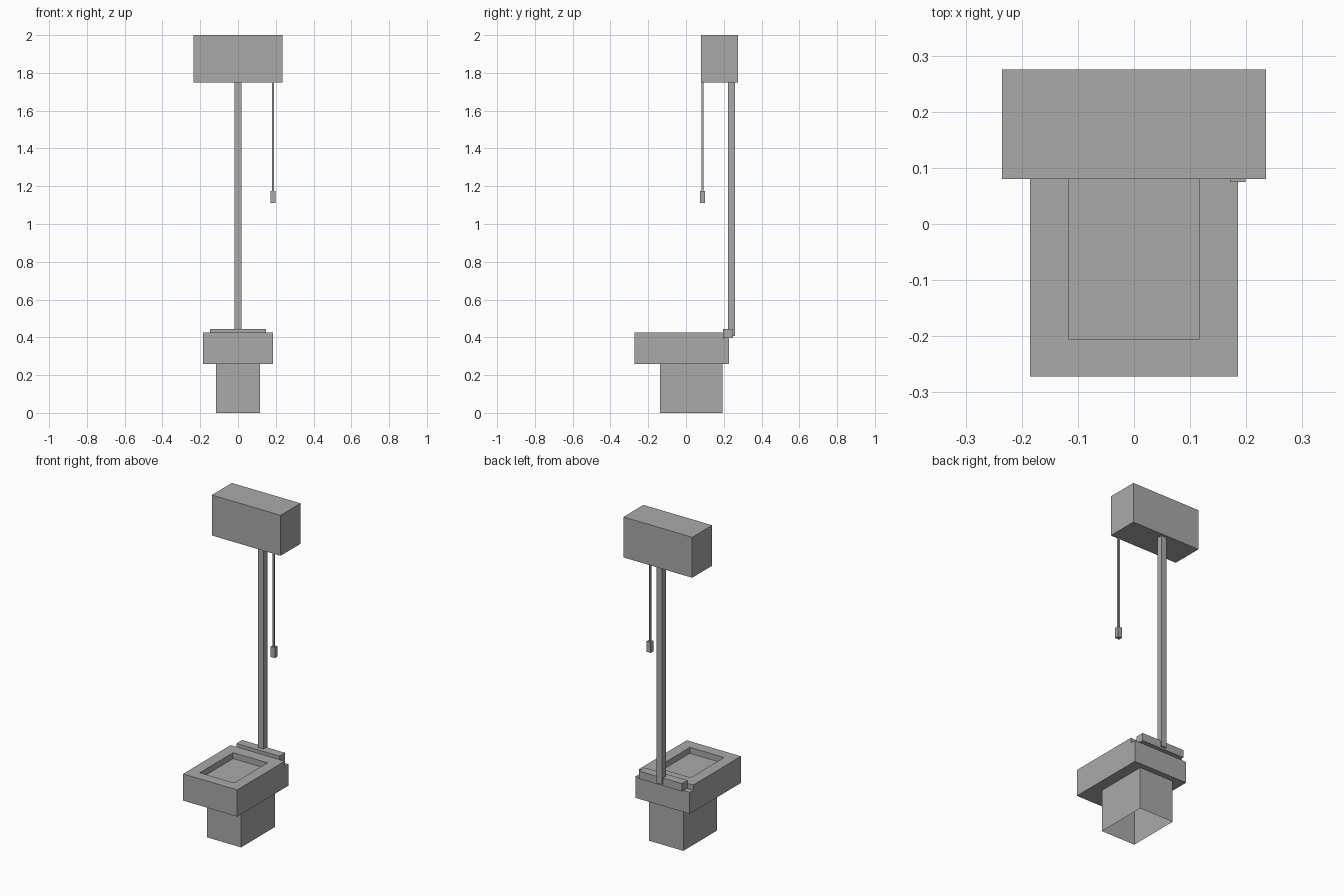
import bpy
import bmesh

if "Cube" in bpy.data.objects:
    bpy.data.objects.remove(bpy.data.objects["Cube"])

grey = bpy.data.materials.new("plain grey")
grey.diffuse_color = (0.4, 0.4, 0.4, 1)
grey.use_nodes = True
grey.node_tree.nodes["Principled BSDF"].inputs["Base Color"].default_value = grey.diffuse_color


def finish(bm, name):
    mesh = bpy.data.meshes.new(name)
    bm.to_mesh(mesh)
    bm.free()
    mesh.materials.append(grey)
    obj = bpy.data.objects.new(name, mesh)
    bpy.context.collection.objects.link(obj)
    return obj


def box(name, x, y, z, open_bottom=False):
    """Box from (min, max) ranges."""
    bm = bmesh.new()
    bmesh.ops.create_cube(bm, size=1)
    for v in bm.verts:
        v.co = [r[0] if c < 0 else r[1] for c, r in zip(v.co, (x, y, z))]
    if open_bottom:
        bm.normal_update()
        bottom = [f for f in bm.faces if f.normal.z < -0.9]
        bmesh.ops.delete(bm, geom=bottom, context='FACES_ONLY')
    return finish(bm, name)


# Bowl: side profile with a lower shelf at the back, extruded across
bm = bmesh.new()
profile = [(-0.272, 0.26), (0.228, 0.26), (0.228, 0.393),
           (0.193, 0.393), (0.193, 0.425), (-0.272, 0.425)]
side = bm.faces.new([bm.verts.new((-0.185, y, z)) for y, z in profile])
ext = bmesh.ops.extrude_face_region(bm, geom=[side])
bmesh.ops.translate(bm, vec=(0.37, 0, 0),
                    verts=[g for g in ext["geom"] if isinstance(g, bmesh.types.BMVert)])
bmesh.ops.recalc_face_normals(bm, faces=bm.faces)
bowl = finish(bm, "bowl")

# Shallow basin cut into the bowl
cutter = box("basin_cutter", (-0.117, 0.117), (-0.205, 0.12), (0.388, 0.5))
cutter.hide_render = True
cutter.hide_set(True)
cut = bowl.modifiers.new("basin", 'BOOLEAN')
cut.operation = 'DIFFERENCE'
cut.solver = 'EXACT'
cut.object = cutter

# Pedestal, hollow underneath
box("pedestal", (-0.117, 0.117), (-0.137, 0.193), (0, 0.26), open_bottom=True)

# Hinge bar, flush pipe and cistern
box("hinge_bar", (-0.147, 0.147), (0.195, 0.25), (0.397, 0.445))
box("flush_pipe", (-0.018, 0.018), (0.222, 0.26), (0.408, 1.75))
box("cistern", (-0.235, 0.235), (0.08, 0.275), (1.75, 2.0))

# Pull chain and handle
box("pull_chain", (0.18, 0.19), (0.082, 0.092), (1.175, 1.75))
box("pull_handle", (0.171, 0.199), (0.075, 0.1), (1.11, 1.175))
